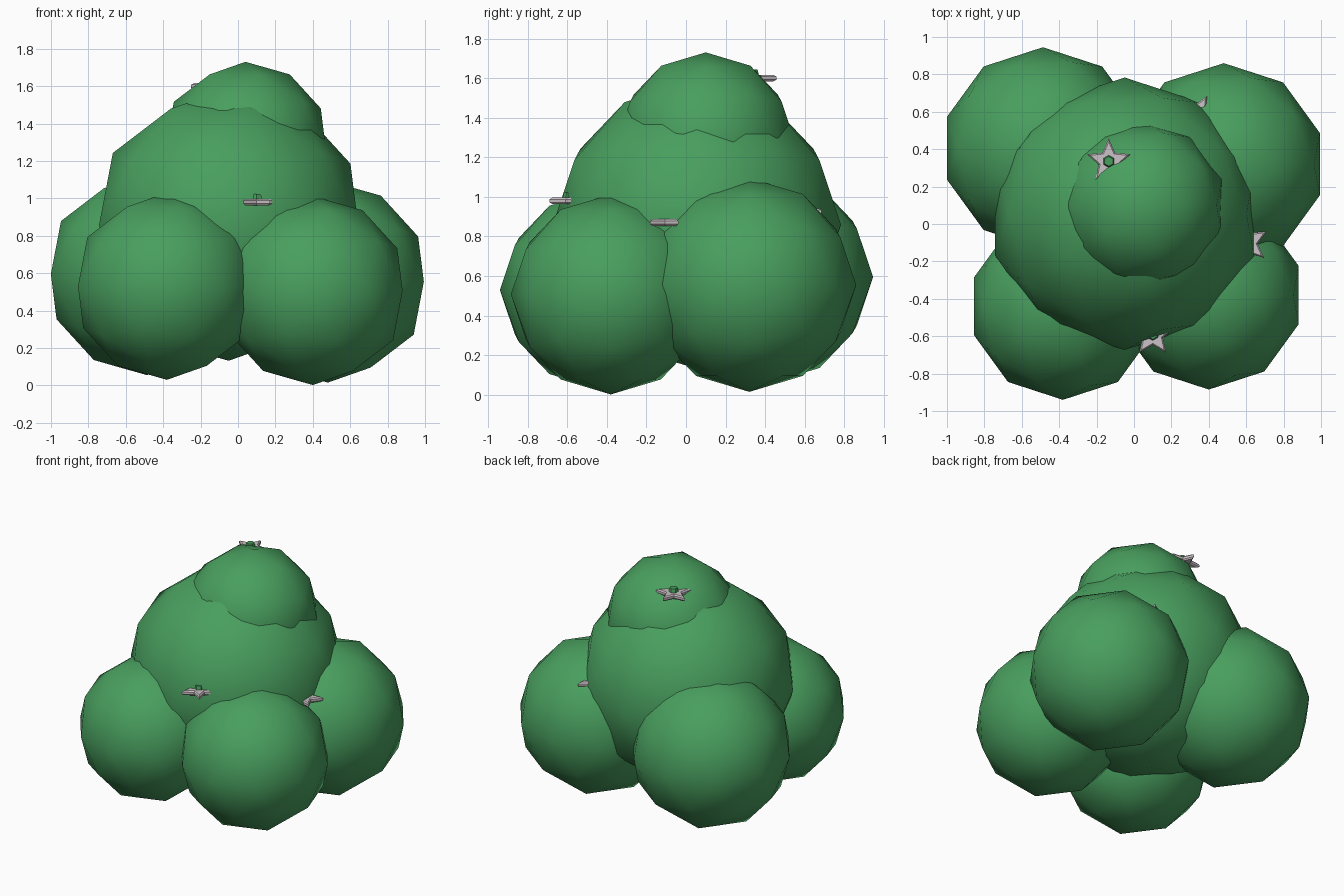
import bpy, bmesh, math

if "Cube" in bpy.data.objects:
    bpy.data.objects.remove(bpy.data.objects["Cube"])


def material(name, rgb):
    m = bpy.data.materials.new(name)
    m.diffuse_color = (*rgb, 1)
    m.use_nodes = True
    m.node_tree.nodes["Principled BSDF"].inputs["Base Color"].default_value = m.diffuse_color
    return m


GREEN = material("leaf green", (0.066, 0.345, 0.113))
PETAL = material("pale petal", (0.60, 0.54, 0.57))


def add_object(name, bm, mat):
    mesh = bpy.data.meshes.new(name)
    bmesh.ops.recalc_face_normals(bm, faces=bm.faces)
    bm.to_mesh(mesh)
    bm.free()
    mesh.materials.append(mat)
    ob = bpy.data.objects.new(name, mesh)
    bpy.context.collection.objects.link(ob)
    return ob


def leaf_ball(name, centre, radius):
    """Coarse, smooth-shaded ball of foliage."""
    bm = bmesh.new()
    bmesh.ops.create_icosphere(bm, subdivisions=2, radius=radius)
    for f in bm.faces:
        f.smooth = True
    add_object(name, bm, GREEN).location = centre


def flower(name, centre, angle):
    """Flat five-pointed star with a small hexagonal button on top."""
    bm = bmesh.new()
    # stacked star outlines give softly rounded edges
    rings = []
    for z, s in ((-0.017, 0.85), (-0.008, 1), (0.008, 1), (0.017, 0.85)):
        ring = []
        for i in range(10):
            r = (0.122 if i % 2 == 0 else 0.057) * s
            a = math.radians(angle + 36 * i)
            ring.append(bm.verts.new((r * math.cos(a), r * math.sin(a), z)))
        rings.append(ring)
    for lo, hi in zip(rings, rings[1:]):
        for i in range(10):
            j = (i + 1) % 10
            bm.faces.new((lo[i], lo[j], hi[j], hi[i]))
    bm.faces.new(rings[0][::-1])
    bm.faces.new(rings[-1])
    add_object(name + "_petals", bm, PETAL).location = centre

    bm = bmesh.new()
    bmesh.ops.create_cone(bm, cap_ends=True, segments=6, radius1=0.034,
                          radius2=0.026, depth=0.03)
    x, y, z = centre
    add_object(name + "_button", bm, GREEN).location = (x, y, z + 0.028)


# Foliage
leaf_ball("main_foliage", (-0.05, 0.055, 0.86), 0.728)
leaf_ball("top_foliage", (0.04, 0.10, 1.28), 0.45)
leaf_ball("front_left_foliage", (-0.38, -0.44, 0.53), 0.50)
leaf_ball("front_right_foliage", (0.40, -0.38, 0.507), 0.505)
leaf_ball("back_right_foliage", (0.48, 0.32, 0.555), 0.54)
leaf_ball("back_left_foliage", (-0.487, 0.405, 0.595), 0.54)

# Flowers, all lying level
flower("top_flower", (-0.135, 0.335, 1.60), 90)
flower("front_flower", (0.10, -0.59, 0.98), 90)
flower("right_flower", (0.605, -0.10, 0.87), 30)
flower("left_flower", (-0.62, 0.20, 1.01), 172)
flower("back_flower", (0.33, 0.58, 0.925), 60)
